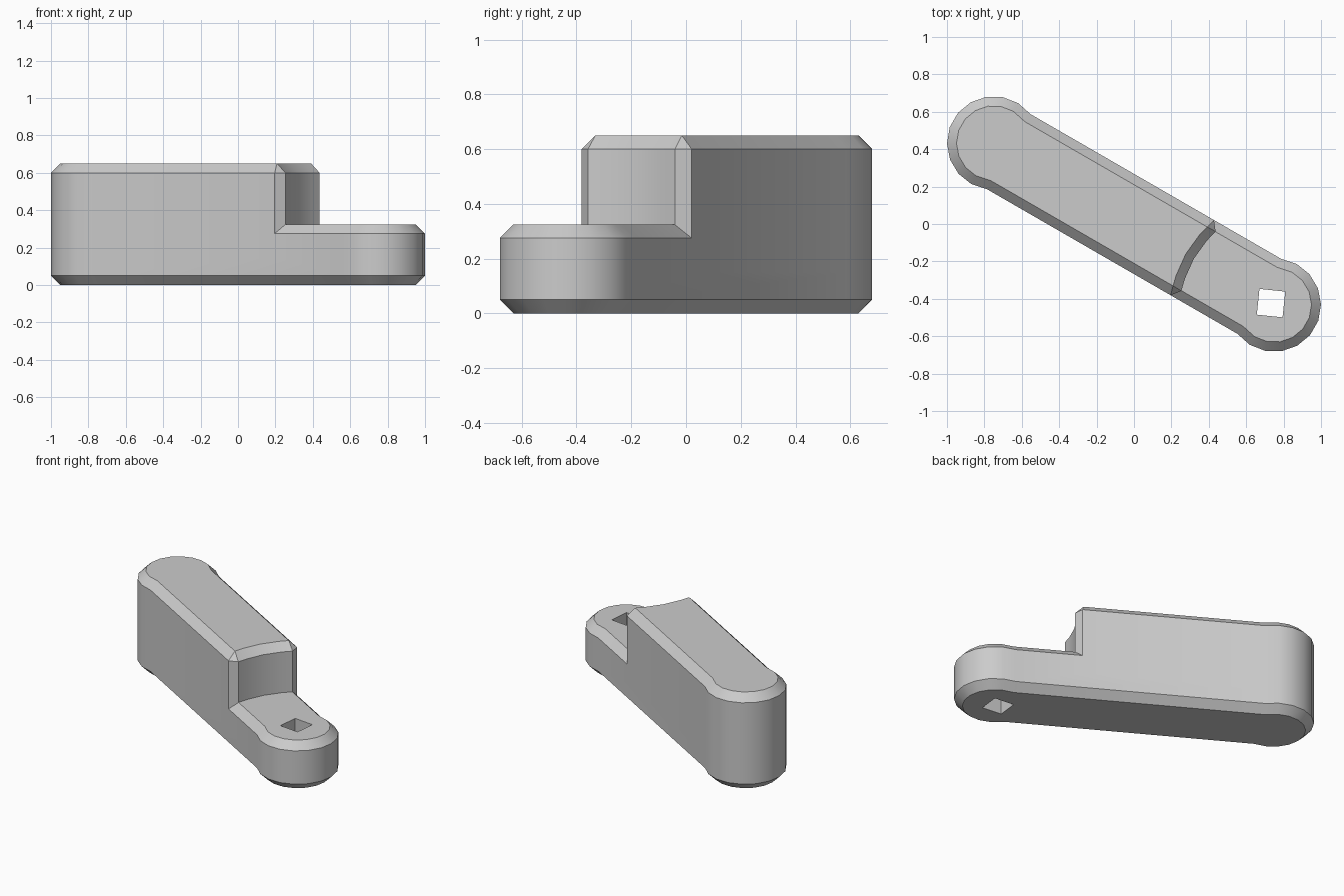
import bpy, bmesh, math
from mathutils import Matrix

cube = bpy.data.objects.get("Cube")
if cube:
    bpy.data.objects.remove(cube, do_unlink=True)

TURN = math.radians(-30)    # the bar lies diagonally
END, RADIUS, HALF = 0.866, 0.25, 0.232
CHAMFER, STEP = 0.05, 0.41

grey = bpy.data.materials.new("light grey")
grey.use_nodes = True
colour = (0.6, 0.6, 0.6, 1)
grey.diffuse_color = colour
grey.node_tree.nodes["Principled BSDF"].inputs["Base Color"].default_value = colour


def end_arc(side, steps=11):
    """Slightly bulbous round end, counter-clockwise; side is +1 or -1."""
    sweep = math.pi - math.asin(HALF / RADIUS)
    angles = [sweep * (2 * i / steps - 1) for i in range(steps + 1)]
    return [(side * (END + RADIUS * math.cos(a)), side * RADIUS * math.sin(a)) for a in angles]


def prism(name, outline, bottom, top, should_bevel):
    """Extrude an outline and chamfer the edges picked by a rule."""
    bm = bmesh.new()
    base = bm.faces.new([bm.verts.new((x, y, bottom)) for x, y in outline])
    new = bmesh.ops.extrude_face_region(bm, geom=[base], use_keep_orig=True)["geom"]
    bmesh.ops.translate(bm, vec=(0, 0, top - bottom),
                        verts=[g for g in new if isinstance(g, bmesh.types.BMVert)])
    bmesh.ops.recalc_face_normals(bm, faces=bm.faces)
    edges = [e for e in bm.edges if should_bevel(*[v.co for v in e.verts])]
    if edges:
        bmesh.ops.bevel(bm, geom=edges, offset=CHAMFER, segments=1,
                        affect='EDGES', profile=0.5)
    bm.transform(Matrix.Rotation(TURN, 4, 'Z'))
    mesh = bpy.data.meshes.new(name)
    bm.to_mesh(mesh)
    bm.free()
    mesh.materials.append(grey)
    obj = bpy.data.objects.new(name, mesh)
    bpy.context.collection.objects.link(obj)
    return obj


def apply_boolean(obj, other, operation):
    mod = obj.modifiers.new(operation.lower(), 'BOOLEAN')
    mod.operation, mod.object, mod.solver = operation, other, 'EXACT'
    bpy.context.view_layer.objects.active = obj
    bpy.ops.object.modifier_apply(modifier=mod.name)
    bpy.data.objects.remove(other, do_unlink=True)


# Full-length low bar, chamfered above and below
bar = prism("link_bar", end_arc(1) + end_arc(-1), 0, 0.325,
            lambda a, b: abs(a.z - b.z) < 0.001)

# Tall block with a hollowed step face
hollow = [(STEP - 0.04 * math.cos(math.pi / 2 * t), HALF * t) for t in (-1, -0.5, 0, 0.5, 1)]
block = prism("raised_block", hollow + end_arc(-1), 0.15, 0.65,
              lambda a, b: min(a.z, b.z) > 0.6
              or (abs(a.z - b.z) > 0.1 and a.x > 0 and abs(a.y) > HALF - 0.01))
apply_boolean(bar, block, 'UNION')

# Square pin hole through the low end
spin = math.radians(-6) - TURN
hole = [(END - 0.02 + 0.098 * math.cos(spin + math.pi * (k + 0.5) / 2),
         0.098 * math.sin(spin + math.pi * (k + 0.5) / 2)) for k in range(4)]
pin = prism("pin_hole_cutter", hole, -0.1, 0.5, lambda a, b: False)
pin.hide_render = True
apply_boolean(bar, pin, 'DIFFERENCE')

bpy.ops.object.select_all(action='DESELECT')
bar.select_set(True)
bpy.context.view_layer.objects.active = bar
bpy.ops.object.shade_smooth_by_angle(angle=math.radians(30))
